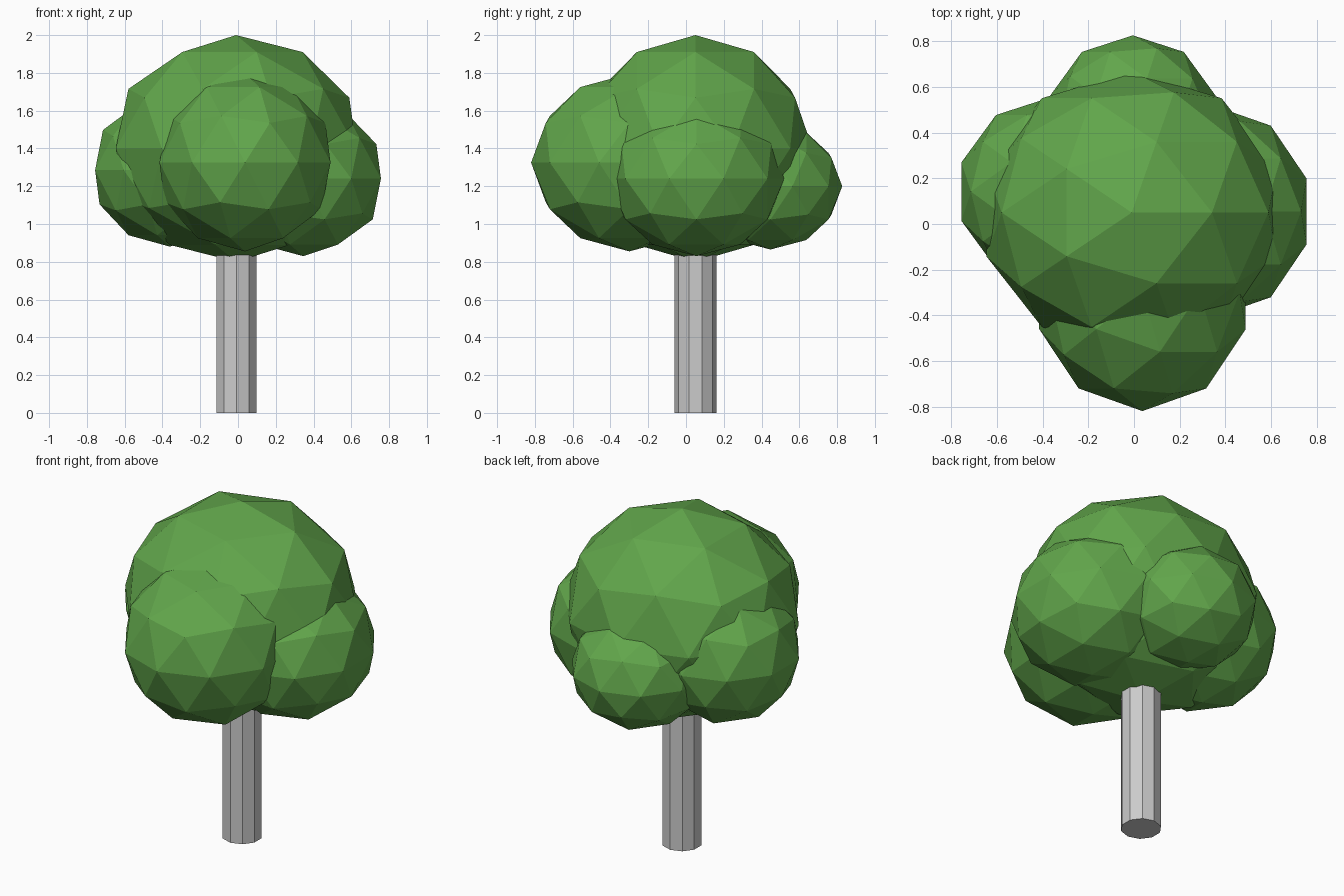
import bpy

if "Cube" in bpy.data.objects:
    bpy.data.objects.remove(bpy.data.objects["Cube"])

green = bpy.data.materials.new("leaf_green")
green.diffuse_color = (0.12, 0.38, 0.07, 1)
green.use_nodes = True
green.node_tree.nodes["Principled BSDF"].inputs["Base Color"].default_value = green.diffuse_color


def foliage(name, centre, radii):
    """Flat-shaded, stretched low-poly leaf ball."""
    bpy.ops.mesh.primitive_ico_sphere_add(subdivisions=2, radius=1, location=centre)
    ball = bpy.context.object
    ball.name = name
    ball.scale = radii
    ball.data.materials.append(green)


# Trunk, running up into the crown
TRUNK_TOP = 1.2
bpy.ops.mesh.primitive_cylinder_add(vertices=10, radius=0.111, depth=TRUNK_TOP,
                                    location=(-0.008, 0.05, TRUNK_TOP / 2))
bpy.context.object.name = "trunk"

# Main crown and the four smaller leaf clumps around it
foliage("crown", (-0.01, 0.05, 1.40), (0.67, 0.62, 0.60))
foliage("front_clump", (0.037, -0.30, 1.325), (0.476, 0.52, 0.47))
foliage("right_clump", (0.345, 0.055, 1.24), (0.433, 0.465, 0.41))
foliage("left_clump", (-0.36, 0.142, 1.285), (0.417, 0.415, 0.405))
foliage("back_clump", (-0.005, 0.447, 1.20), (0.38, 0.38, 0.335))
